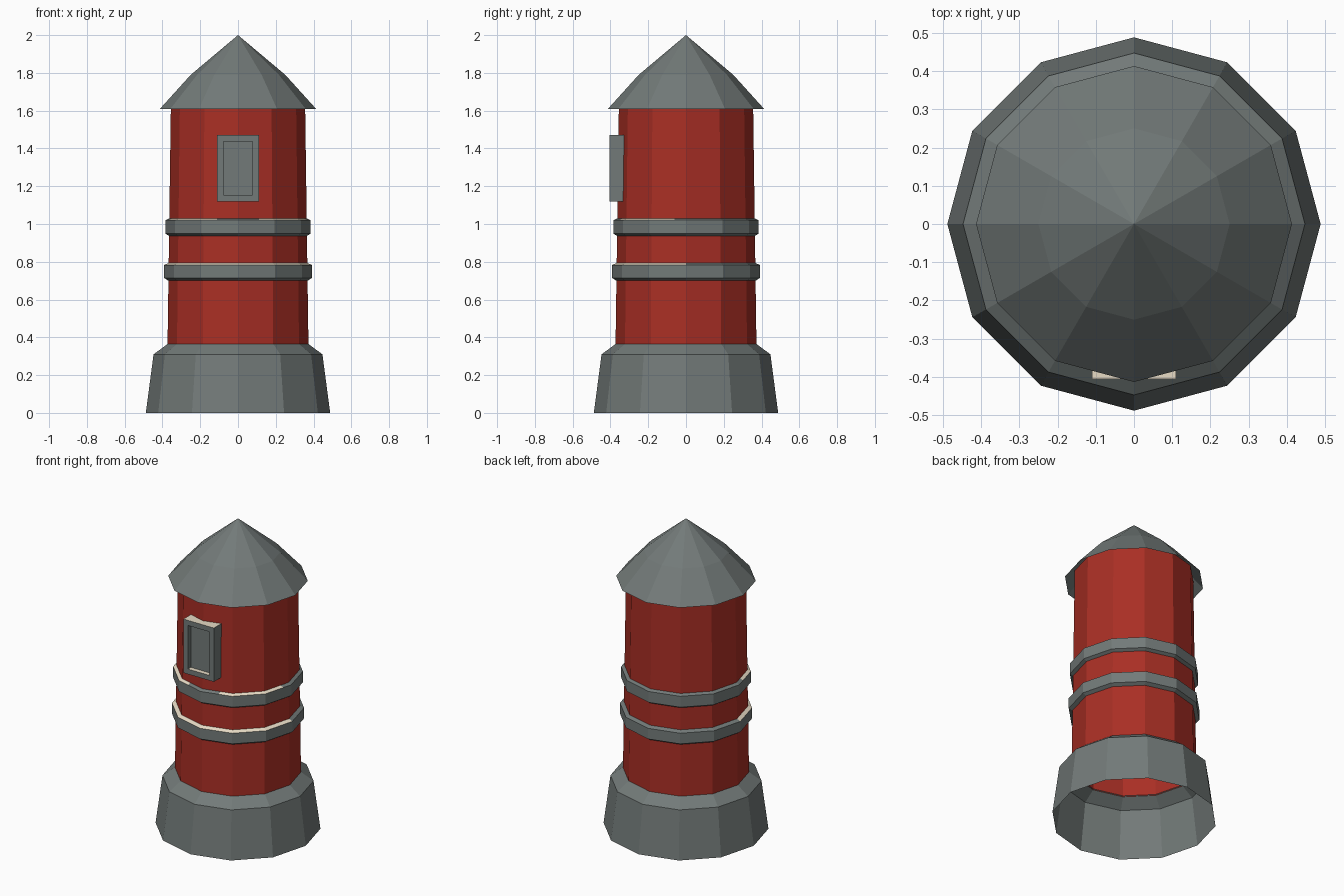
import bpy, bmesh, math
from mathutils import Vector

if "Cube" in bpy.data.objects:
    bpy.data.objects.remove(bpy.data.objects["Cube"])

SIDES = 12


def material(name, rgb):
    m = bpy.data.materials.new(name)
    m.diffuse_color = (*rgb, 1)
    m.use_nodes = True
    m.node_tree.nodes["Principled BSDF"].inputs["Base Color"].default_value = m.diffuse_color
    return m


GREY = material("stone_grey", (0.17, 0.195, 0.19))
RED = material("brick_red", (0.40, 0.028, 0.018))
CREAM = material("cream", (0.80, 0.71, 0.56))


def finish(bm, name, mats):
    me = bpy.data.meshes.new(name)
    bm.to_mesh(me)
    bm.free()
    for m in mats:
        me.materials.append(m)
    ob = bpy.data.objects.new(name, me)
    bpy.context.collection.objects.link(ob)
    return ob


def lathe(profile):
    """Spin (radius, z) points, listed bottom to top, into a faceted open shell."""
    bm = bmesh.new()
    rings = []
    for r, z in profile:
        if r == 0:
            rings.append([bm.verts.new((0, 0, z))] * SIDES)
        else:
            rings.append([bm.verts.new((r * math.cos(math.tau * i / SIDES),
                                        r * math.sin(math.tau * i / SIDES), z))
                          for i in range(SIDES)])
    for a, b in zip(rings, rings[1:]):
        for i in range(SIDES):
            j = (i + 1) % SIDES
            quad = [a[i], a[j], b[j], b[i]]
            bm.faces.new(list(dict.fromkeys(quad)))
    bm.normal_update()
    return bm


# Flared base skirt, open underneath
finish(lathe([(0.488, 0), (0.447, 0.31), (0.37, 0.367)]), "base_skirt", [GREY])

# Tapered tower wall, running up inside the roof
finish(lathe([(0.373, 0.362), (0.355, 1.655)]), "tower_wall", [RED])

# Two-pitch pointed roof
finish(lathe([(0.413, 1.61), (0.25, 1.79), (0, 2.0)]), "roof", [GREY])


# Bands: the upper slope is cream on the front, optionally with a gap under the window
def band(name, r, z0, z1, y_limit, gap):
    bm = lathe([(r - 0.022, z0), (r, z0 + 0.014), (r, z1 - 0.014), (r - 0.03, z1)])
    cuts = [((0, y_limit, 0), (0, 1, 0))]
    if gap:
        cuts += [((s * gap, 0, 0), (1, 0, 0)) for s in (-1, 1)]
    for co, no in cuts:
        bmesh.ops.bisect_plane(bm, geom=bm.verts[:] + bm.edges[:] + bm.faces[:],
                               dist=1e-5, plane_co=Vector(co), plane_no=Vector(no))
    bm.normal_update()
    for f in bm.faces:
        c = f.calc_center_median()
        if f.normal.z > 0.4 and c.y < y_limit and abs(c.x) > gap:
            f.material_index = 1
    finish(bm, name, [GREY, CREAM])


band("lower_band", 0.391, 0.70, 0.797, 0.0, 0)
band("upper_band", 0.384, 0.935, 1.034, -0.06, 0.11)

# Window frame with a recessed pane; upward faces are cream
bm = bmesh.new()
bmesh.ops.create_cube(bm, size=1)
for v in bm.verts:
    v.co = (v.co.x * 0.22, -0.3625 + v.co.y * 0.085, 1.295 + v.co.z * 0.35)
bm.normal_update()
pane = next(f for f in bm.faces if f.normal.y < -0.9)
bmesh.ops.inset_region(bm, faces=[pane], thickness=0.047)
hole = bmesh.ops.extrude_discrete_faces(bm, faces=[pane])["faces"]
bmesh.ops.translate(bm, verts=hole[0].verts[:], vec=(0, 0.03, 0))
bm.normal_update()
for f in bm.faces:
    if f.normal.z > 0.9:
        f.material_index = 1
finish(bm, "window_frame", [GREY, CREAM])
